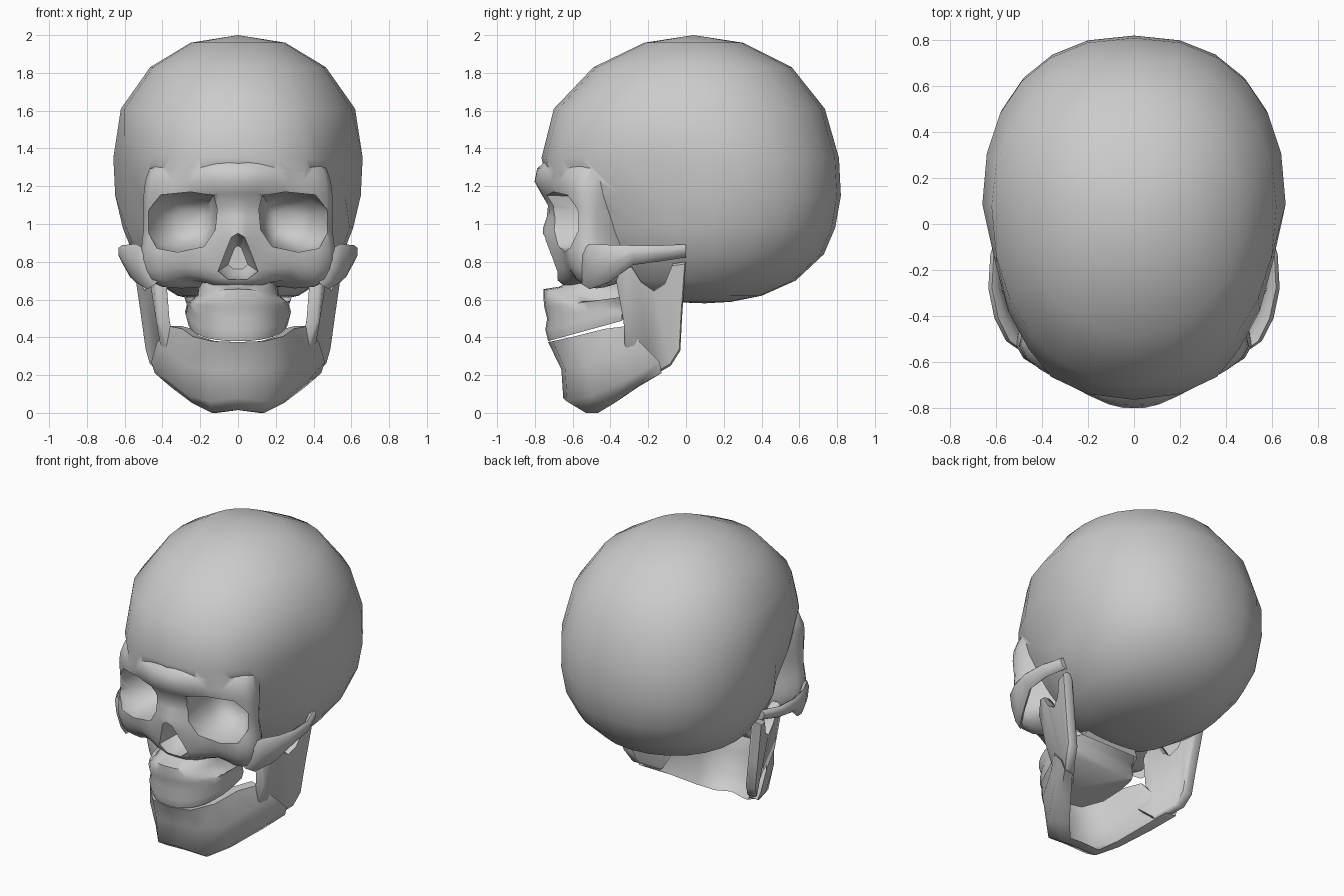
import bpy, bmesh, math
from mathutils import Vector

if "Cube" in bpy.data.objects:
    bpy.data.objects.remove(bpy.data.objects["Cube"])


def make(name, bm):
    bmesh.ops.recalc_face_normals(bm, faces=bm.faces)
    me = bpy.data.meshes.new(name)
    bm.to_mesh(me)
    bm.free()
    ob = bpy.data.objects.new(name, me)
    bpy.context.collection.objects.link(ob)
    return ob


def add_loft(bm, rings, start=None, end=None):
    """Skin closed rings, closing each end with a fan."""
    vs = [[bm.verts.new(p) for p in r] for r in rings]
    n = len(vs[0])
    for a, b in zip(vs, vs[1:]):
        for i in range(n):
            j = (i + 1) % n
            bm.faces.new((a[i], a[j], b[j], b[i]))
    for ring, tip in ((vs[0], start), (vs[-1], end)):
        if tip is None:
            tip = sum((v.co for v in ring), Vector()) / n
        c = bm.verts.new(tip)
        for i in range(n):
            bm.faces.new((ring[i], ring[(i + 1) % n], c))


def loft(name, rings, start=None, end=None):
    bm = bmesh.new()
    add_loft(bm, rings, start, end)
    return make(name, bm)


def mirror_ring(half):
    """Half ring starting on x = 0, mirrored into a closed ring."""
    return half + [(-x, y, z) for x, y, z in reversed(half) if x > 1e-6]


def apply_mod(ob, m):
    bpy.context.view_layer.objects.active = ob
    bpy.ops.object.modifier_apply(modifier=m.name)


def boolean(ob, other, op):
    m = ob.modifiers.new(op.lower(), 'BOOLEAN')
    m.operation, m.solver, m.object = op, 'EXACT', other
    apply_mod(ob, m)
    bpy.data.objects.remove(other)


def spow(v, e):
    return math.copysign(abs(v) ** e, v)


# Braincase: stacked rounded sections (z, front y, back y, half width)
levels = [(1.96, -.22, .30, .25), (1.83, -.49, .56, .465), (1.61, -.70, .735, .62),
          (1.35, -.765, .81, .66), (1.15, -.72, .82, .65), (.98, -.60, .79, .61),
          (.84, -.50, .73, .555), (.70, -.42, .58, .45), (.62, -.33, .40, .32),
          (.588, -.12, .24, .17)]
pinch = {1.35: .94, 1.15: .90, .98: .91}       # temple hollow
rings = []
for z, yf, yb, w in levels:
    yc = yf + (yb - yf) * .54
    e = .87 if .9 < z < 1.5 else .95
    ring = []
    for i in range(24):
        a = math.tau * i / 24
        x = w * spow(math.cos(a), e)
        s = spow(math.sin(a), e)
        y = yc + s * ((yb - yc) if s > 0 else (yc - yf))
        if -.55 < y < -.1:
            x *= pinch.get(z, 1)
        ring.append((x, y, z))
    rings.append(ring)
skull = loft("cranium", rings, (0, .04, 2.0), (0, .1, .58))

# Face: horizontal half sections (x, y) from midline out to the temple
rows = [
    (1.37, [(0, -.75), (.12, -.74), (.30, -.66), (.43, -.56), (.47, -.48), (.42, -.35)]),
    (1.22, [(0, -.84), (.09, -.85), (.26, -.73), (.42, -.66), (.53, -.55), (.45, -.38)]),
    (1.10, [(0, -.70), (.09, -.67), (.27, -.66), (.42, -.61), (.535, -.54), (.45, -.40)]),
    (.97, [(0, -.81), (.07, -.72), (.25, -.63), (.41, -.61), (.53, -.54), (.45, -.42)]),
    (.86, [(0, -.76), (.10, -.70), (.28, -.65), (.43, -.65), (.55, -.54), (.47, -.40)]),
    (.76, [(0, -.70), (.13, -.69), (.28, -.61), (.42, -.63), (.55, -.51), (.46, -.38)]),
    (.64, [(0, -.68), (.14, -.66), (.28, -.55), (.41, -.58), (.49, -.49), (.42, -.40)])]
rings = []
for z, pts in rows:
    half = [(x, y, z) for x, y in pts] + [(.28, -.2, max(z, .70))]
    if z == .64:                               # hollow under the cheekbone
        half[2] = (.28, -.55, .72)
        half[5] = (.42, -.40, .69)
    rings.append(mirror_ring(half))
face = loft("face", rings, None, (0, -.35, .68))
sub = face.modifiers.new("round", 'SUBSURF')
sub.levels = 1
apply_mod(face, sub)
boolean(skull, face, 'UNION')

# Eye sockets: tapering cutters
socket = [(.48, 1.07), (.41, 1.155), (.25, 1.17), (.13, 1.15), (.11, 1.08),
          (.12, .97), (.18, .88), (.32, .85), (.43, .87), (.48, .96)]
for side in (1, -1):
    rings = []
    for y, k, dx in ((-.95, 1.02, 0), (-.58, .99, 0), (-.50, .86, -.01),
                     (-.43, .66, -.03), (-.39, .38, -.04)):
        rings.append([(side * (.30 + dx + (x - .30) * k), y, 1.01 + (z - 1.01) * k)
                      for x, z in socket])
    boolean(skull, loft("socket_cutter", rings), 'DIFFERENCE')

# Nose opening
nose = [(0, .95), (.035, .93), (.075, .83), (.105, .75), (.05, .705)]
rings = []
for y, k in ((-.95, 1), (-.66, 1), (-.56, .8), (-.50, .5)):
    rings.append(mirror_ring([(x * k, y, .82 + (z - .82) * k) for x, z in nose]))
boolean(skull, loft("nose_cutter", rings), 'DIFFERENCE')

# Upper jaw: arched block, bite edge rising and rear face sloping to the back
rings = []
for z, yf, w in ((.71, -.60, .21), (.668, -.67, .21), (.655, -.755, .215), (.61, -.755, .27),
                 (.56, -.75, .285), (.50, -.735, .27), (.44, -.745, .28), (.38, -.73, .265)):
    half = []
    back = -.34 + .16 * min(1, max(0, (z - .4) / .3))
    for i in range(9):
        a = math.pi / 2 * i / 8
        x = w * math.sin(a) ** .85
        y = -.34 + (yf + .34) * math.cos(a) ** .85 if i < 8 else -.34
        rise = .11 * (y + .73) / .4 * min(1, (.71 - z) / .3)
        drop = .03 * (x / w) ** 2 if .6 < z < .66 else 0
        half.append((x, y, z + max(rise, 0) * (z < .6) - drop))
    half.append((w * .8, back, half[-1][2]))
    rings.append(mirror_ring(half))
upper = loft("upper_jaw", rings)

# Cheekbone arches (x, y, z, half height, half thickness)
bm = bmesh.new()
path = [(.46, -.55, .77, .09, .03), (.51, -.51, .775, .12, .035), (.565, -.41, .79, .10, .035),
        (.605, -.28, .835, .052, .028), (.60, -.13, .845, .042, .025), (.55, 0, .858, .035, .03)]
for side in (1, -1):
    rings = []
    for x, y, z, h, t in path:
        ring = []
        for i in range(8):
            a = math.tau * i / 8
            dz = h * math.sin(a)
            ring.append((side * (x + t * math.cos(a) + .25 * dz), y, z + dz))
        rings.append(ring)
    add_loft(bm, rings)
arches = make("cheek_arches", bm)

# Lower jaw body: outer points from lower border to bite edge at each station
stations = [
    [(0, -.55, .015), (0, -.65, .08), (0, -.66, .23), (0, -.73, .375)],
    [(.14, -.53, 0), (.15, -.63, .06), (.16, -.64, .23), (.14, -.705, .38)],
    [(.24, -.43, .05), (.26, -.50, .09), (.28, -.53, .25), (.24, -.59, .405)],
    [(.36, -.26, .14), (.39, -.29, .19), (.36, -.36, .32), (.295, -.43, .445)],
    [(.44, -.13, .21), (.46, -.14, .27), (.43, -.24, .37), (.37, -.31, .46)]]


def jaw_ring(pts):
    inner = []
    for p in reversed(pts):
        n = Vector((-p[0], -.2 - p[1], 0)).normalized()
        inner.append(tuple(Vector(p) + n * .07))
    return pts + inner


half = [jaw_ring(s) for s in stations]
left = [[(-x, y, z) for x, y, z in r] for r in half[:0:-1]]
bm = bmesh.new()
add_loft(bm, left + half)

# Rising rear plates of the lower jaw, with the notch between the two tips
plate = [(-.32, .28), (-.33, .48), (-.37, .70), (-.335, .79), (-.29, .78), (-.24, .70),
         (-.17, .65), (-.11, .69), (-.07, .79), (0, .80), (-.02, .52), (-.03, .33),
         (-.08, .25), (-.2, .18)]
for side in (1, -1):
    def skin(t, k):
        out = []
        for y, z in plate:
            x = .457 + .12 * (z - .5) + .25 * (y + .1) + t
            if z < .4 and y < -.15:            # blend into the jaw body
                x -= .045
            out.append(bm.verts.new((side * x, -.18 + (y + .18) * k, .5 + (z - .5) * k)))
        return out
    layers = [skin(t, k) for t, k in ((-.035, .96), (-.018, 1), (.018, 1), (.035, .96))]
    n = len(plate)
    for a, b in zip(layers, layers[1:]):
        for i in range(n):
            j = (i + 1) % n
            bm.faces.new((a[i], a[j], b[j], b[i]))
    for cap in (layers[0], layers[-1]):
        bmesh.ops.triangulate(bm, faces=[bm.faces.new(cap)])
jaw = make("lower_jaw", bm)

# Smooth shading
for ob in (skull, upper, arches, jaw):
    bpy.ops.object.select_all(action='DESELECT')
    ob.select_set(True)
    bpy.context.view_layer.objects.active = ob
    bpy.ops.object.shade_smooth_by_angle(angle=math.radians(55))
